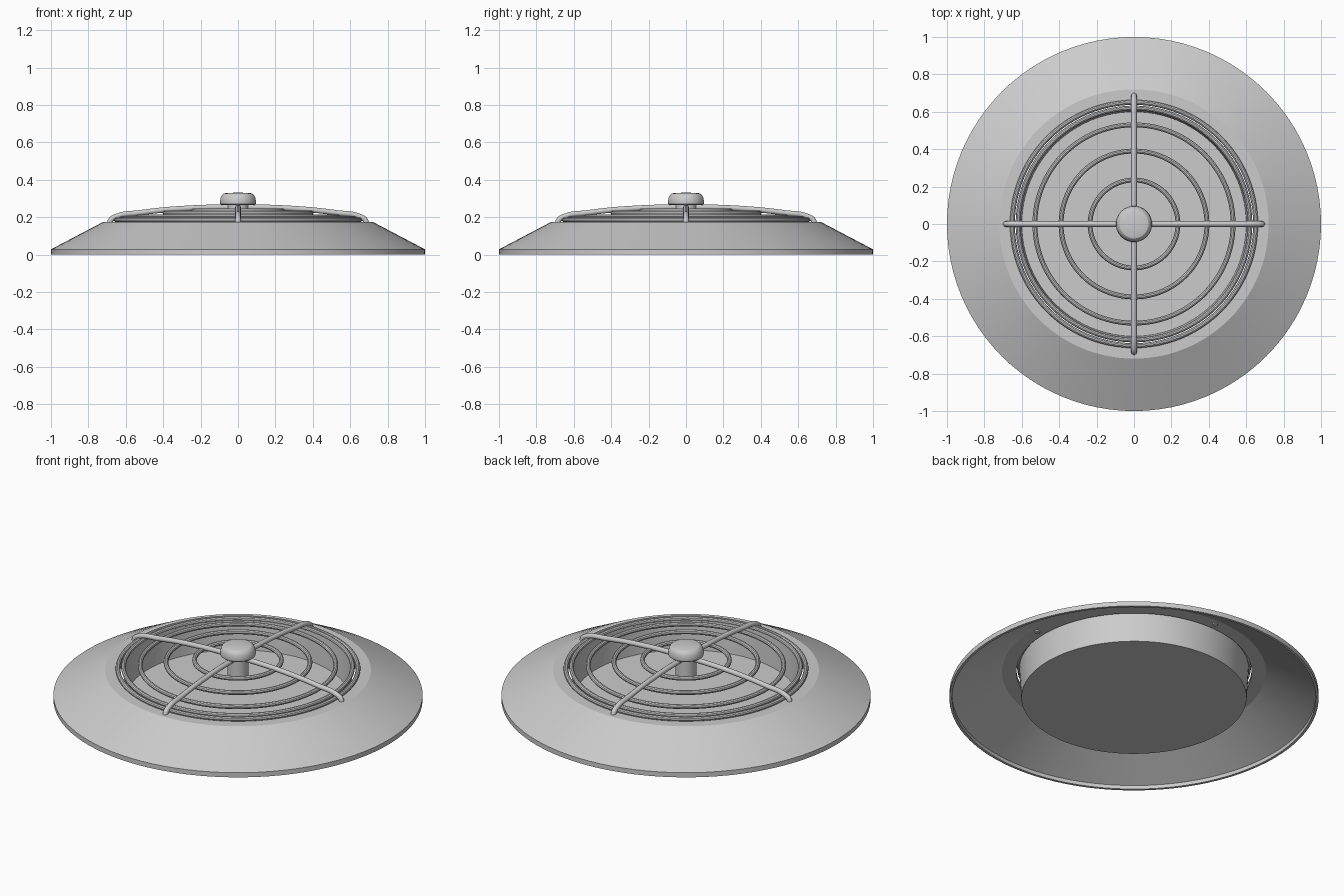
import bpy
import math

if "Cube" in bpy.data.objects:
    bpy.data.objects.remove(bpy.data.objects["Cube"], do_unlink=True)

COLOUR = (0.6, 0.6, 0.6, 1)
grey = bpy.data.materials.new("grey metal")
grey.use_nodes = True
grey.diffuse_color = COLOUR
grey.node_tree.nodes["Principled BSDF"].inputs["Base Color"].default_value = COLOUR


def smooth(obj):
    bpy.ops.object.select_all(action="DESELECT")
    obj.select_set(True)
    bpy.context.view_layer.objects.active = obj
    bpy.ops.object.shade_smooth_by_angle(angle=math.radians(25))


def lathe(name, profile, closed=False, steps=96):
    """Spin an (r, z) profile, listed from the top outwards and down, about z."""
    verts, faces, rings = [], [], []
    for r, z in profile:
        count = 1 if r == 0 else steps
        rings.append([len(verts) + i for i in range(count)])
        for i in range(count):
            a = math.tau * i / steps
            verts.append((r * math.cos(a), r * math.sin(a), z))
    pairs = list(zip(rings, rings[1:]))
    if closed:
        pairs.append((rings[-1], rings[0]))
    for upper, lower in pairs:
        for i in range(steps):
            j = (i + 1) % steps
            loop = [upper[i % len(upper)], lower[i % len(lower)],
                    lower[j % len(lower)], upper[j % len(upper)]]
            faces.append(list(dict.fromkeys(loop)))
    mesh = bpy.data.meshes.new(name)
    mesh.from_pydata(verts, [], faces)
    mesh.materials.append(grey)
    obj = bpy.data.objects.new(name, mesh)
    bpy.context.collection.objects.link(obj)
    smooth(obj)
    return obj


def wire_ring(name, radius, z, thickness):
    bpy.ops.mesh.primitive_torus_add(
        major_radius=radius, minor_radius=thickness, location=(0, 0, z),
        major_segments=96, minor_segments=10)
    obj = bpy.context.object
    obj.name = name
    obj.data.materials.append(grey)
    smooth(obj)


def wire_bar(name, points, thickness, turn):
    curve = bpy.data.curves.new(name, "CURVE")
    curve.dimensions = "3D"
    curve.bevel_depth = thickness
    curve.bevel_resolution = 3
    curve.resolution_u = 8
    curve.use_fill_caps = True
    spline = curve.splines.new("BEZIER")
    spline.bezier_points.add(len(points) - 1)
    for point, (x, z) in zip(spline.bezier_points, points):
        point.co = (x, 0, z)
        point.handle_left_type = point.handle_right_type = "AUTO"
    obj = bpy.data.objects.new(name, curve)
    obj.rotation_euler.z = turn
    curve.materials.append(grey)
    bpy.context.collection.objects.link(obj)


# Thin sloping skirt with a flat inner shelf
lathe("outer_skirt", [
    (0.637, 0.175), (0.72, 0.175), (1, 0.028), (1, 0),
    (0.985, 0), (0.985, 0.022), (0.715, 0.163), (0.637, 0.163)], closed=True)

# Shallow pan with a thin, slightly tapered wall
lathe("inner_pan", [
    (0, 0.016), (0.6, 0.016), (0.61, 0.185), (0.622, 0.185),
    (0.61, 0.004), (0, 0.004)])

# Concentric wire rings, rising toward the centre
for index, (radius, z) in enumerate([
        (0.65, 0.185), (0.62, 0.193), (0.53, 0.203), (0.39, 0.222), (0.235, 0.235)]):
    wire_ring(f"grille_ring_{index + 1}", radius, z, 0.013)

# Two crossed bars, bent down through the shelf at their ends
half = [(0.685, 0.155), (0.683, 0.18), (0.655, 0.202), (0.53, 0.223), (0.3, 0.246)]
path = [(-x, z) for x, z in half] + [(0, 0.254)] + half[::-1]
wire_bar("cross_bar_side", path, 0.015, 0)
wire_bar("cross_bar_front", path, 0.015, math.pi / 2)

# Central stem and rounded knob
lathe("knob_stem", [(0, 0.28), (0.056, 0.28), (0.056, 0.145), (0, 0.145)], steps=32)
lathe("knob", [
    (0, 0.331), (0.062, 0.33), (0.077, 0.326), (0.087, 0.317), (0.093, 0.304),
    (0.097, 0.28), (0.095, 0.27), (0.088, 0.264), (0, 0.264)], steps=48)
